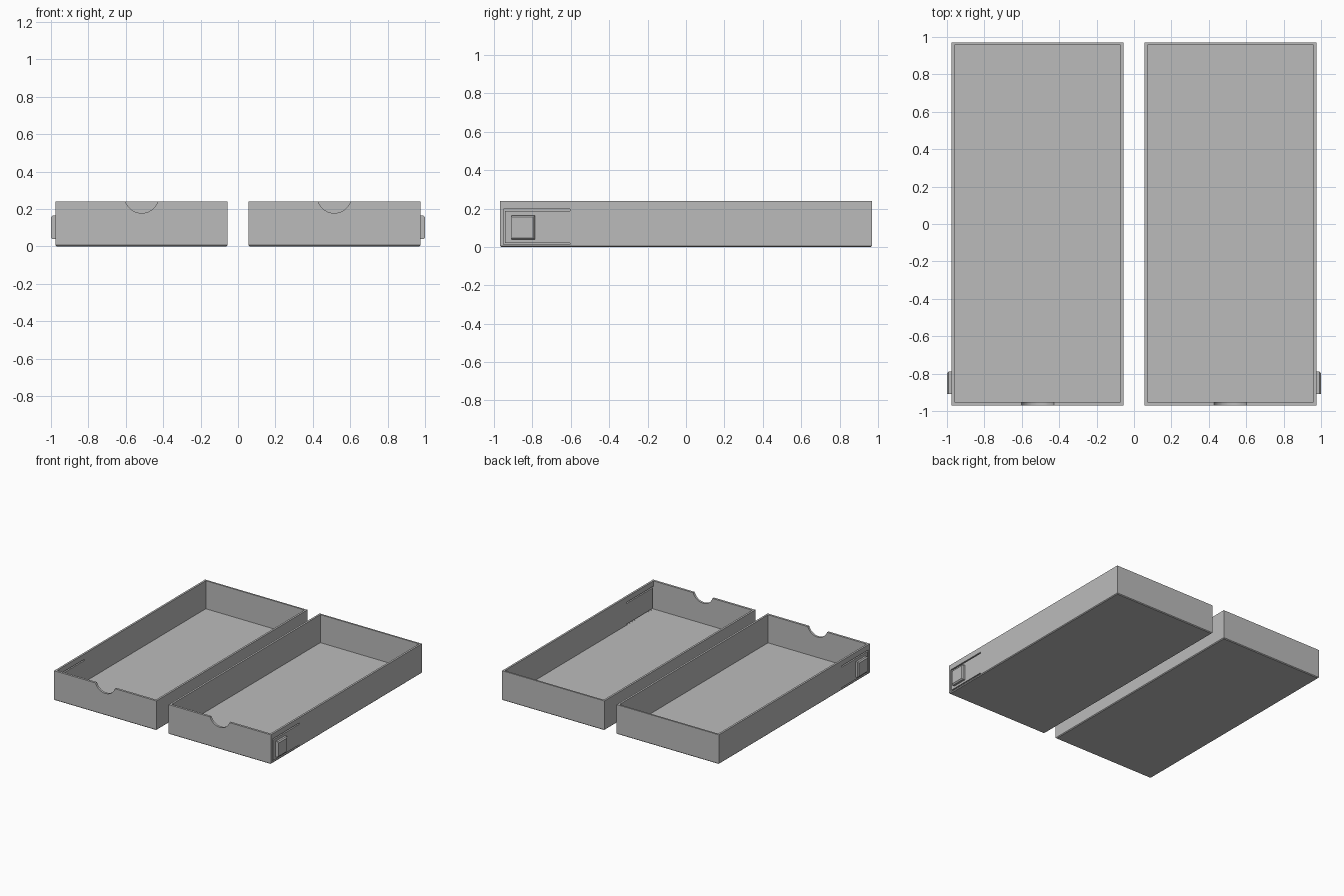
import bpy, bmesh, math
from mathutils import Matrix, Vector

if "Cube" in bpy.data.objects:
    bpy.data.objects.remove(bpy.data.objects["Cube"])

grey = bpy.data.materials.new("light_grey")
grey.diffuse_color = (0.5, 0.5, 0.5, 1)
grey.use_nodes = True
grey.node_tree.nodes["Principled BSDF"].inputs["Base Color"].default_value = grey.diffuse_color


def make_object(name, bm, helper=False):
    bmesh.ops.recalc_face_normals(bm, faces=bm.faces)
    mesh = bpy.data.meshes.new(name)
    bm.to_mesh(mesh)
    bm.free()
    mesh.materials.append(grey)
    ob = bpy.data.objects.new(name, mesh)
    bpy.context.collection.objects.link(ob)
    ob.hide_render = helper
    ob.hide_viewport = helper
    return ob


def add_box(bm, lo, hi):
    lo, hi = Vector(lo), Vector(hi)
    m = Matrix.Translation((lo + hi) / 2) @ Matrix.Diagonal((*(hi - lo), 1))
    return bmesh.ops.create_cube(bm, size=1, matrix=m)["verts"]


def box(name, lo, hi, helper=False):
    bm = bmesh.new()
    add_box(bm, lo, hi)
    return make_object(name, bm, helper)


def cut(ob, cutter):
    mod = ob.modifiers.new("cut_" + cutter.name, "BOOLEAN")
    mod.operation = "DIFFERENCE"
    mod.solver = "EXACT"
    mod.object = cutter


def chamfer(bm, edges, size):
    bmesh.ops.bevel(bm, geom=edges, offset=size, segments=1, affect="EDGES")


# Helpers: hollow inside, finger notch and the slots that free the spring arm
cavity = box("cavity_cutter", (0.071, -0.952, 0.012), (0.959, 0.956, 0.4), True)

bm = bmesh.new()
bmesh.ops.create_cone(bm, cap_ends=True, segments=64, radius1=0.092, radius2=0.092, depth=0.1,
                      matrix=Matrix.Translation((0.515, -0.965, 0.27)) @ Matrix.Rotation(math.pi / 2, 4, "X"))
notch = make_object("notch_cutter", bm, True)

slots = [
    box("front_slot_cutter", (0.945, -0.951, 0.0125), (1.0, -0.942, 0.197), True),
    box("upper_slot_cutter", (0.945, -0.951, 0.187), (1.0, -0.605, 0.197), True),
    box("lower_slot_cutter", (0.945, -0.951, 0.0125), (1.0, -0.605, 0.020), True),
]

# Tray shell with a small chamfer round the base
bm = bmesh.new()
add_box(bm, (0.055, -0.97, 0), (0.975, 0.97, 0.24))
chamfer(bm, [e for e in bm.edges if all(v.co.z < 0.01 for v in e.verts)], 0.006)
tray = make_object("right_tray", bm)
for cutter in [cavity, notch] + slots:
    cut(tray, cutter)

# Catch button on the spring arm
bm = bmesh.new()
add_box(bm, (0.973, -0.908, 0.038), (1.0, -0.788, 0.164))
chamfer(bm, [e for e in bm.edges if all(v.co.x > 0.99 for v in e.verts)
             and not all(v.co.y < -0.9 for v in e.verts)], 0.009)
catch = make_object("right_catch", bm)

# Apply the cuts and mirror both parts for the left tray
bpy.context.view_layer.update()
depsgraph = bpy.context.evaluated_depsgraph_get()
for ob in (tray, catch):
    mesh = bpy.data.meshes.new_from_object(ob.evaluated_get(depsgraph))
    ob.modifiers.clear()
    ob.data = mesh
    bm = bmesh.new()
    bm.from_mesh(mesh)
    bmesh.ops.scale(bm, vec=(-1, 1, 1), verts=bm.verts)
    make_object(ob.name.replace("right", "left"), bm)
for cutter in [cavity, notch] + slots:
    bpy.data.objects.remove(cutter)
